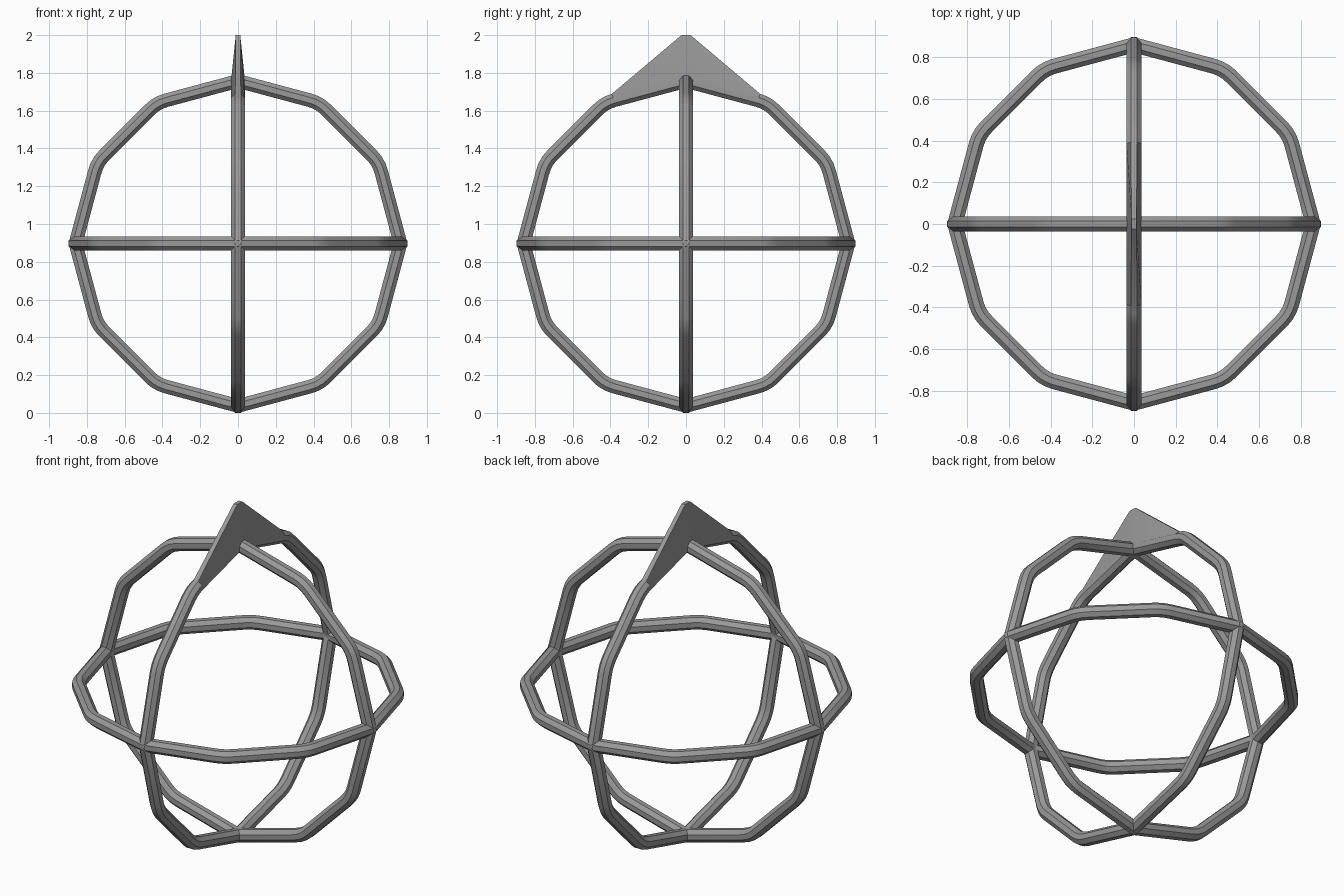
import bpy, bmesh, math
from mathutils import Vector, Matrix

cube = bpy.data.objects.get("Cube")
if cube:
    bpy.data.objects.remove(cube, do_unlink=True)

CENTRE = Vector((0, 0, 0.897))
RADIUS = 0.86       # ring corner radius
TUBE = 0.036        # half thickness of the bars
SIDES = 8

metal = bpy.data.materials.new("grey metal")
metal.use_nodes = True
grey = (0.32, 0.32, 0.32, 1)
metal.diffuse_color = grey
metal.node_tree.nodes["Principled BSDF"].inputs["Base Color"].default_value = grey


def ring_path(peaked):
    """Twelve-sided path; corners between the axes are rounded."""
    corners = [Vector((math.cos(k * math.pi / 6), math.sin(k * math.pi / 6))) * RADIUS
               for k in range(12)]
    path = []
    for k, c in enumerate(corners):
        to_prev = (corners[k - 1] - c).normalized()
        to_next = (corners[(k + 1) % 12] - c).normalized()
        if k % 3:
            a, b = c + to_prev * 0.05, c + to_next * 0.05
            path += [a.lerp(c, t).lerp(c.lerp(b, t), t) for t in (0, 0.33, 0.67, 1)]
        elif peaked and k == 3:
            path += [c + to_prev * 0.02, c + to_next * 0.02]
        else:
            path.append(c)
    return path


def make_ring(name, u, v, peaked=False):
    """Sweep an octagonal bar round the plane spanned by u and v."""
    u, v = Vector(u), Vector(v)
    side = u.cross(v)
    path = ring_path(peaked)
    bm = bmesh.new()
    loops = []
    for i, p in enumerate(path):
        d0 = (p - path[i - 1]).normalized()
        d1 = (path[(i + 1) % len(path)] - p).normalized()
        t = (d0 + d1).normalized()
        out = Vector((t.y, -t.x)) / t.dot(d1)
        loop = []
        for s in range(SIDES):
            a = (s + 0.5) * 2 * math.pi / SIDES
            r = TUBE / math.cos(math.pi / SIDES)
            q = p + out * r * math.cos(a)
            co = CENTRE + u * q.x + v * q.y + side * r * math.sin(a)
            # pull the outer edge of the top joint up into the crest
            if peaked and abs(p.x) < 0.05 and p.y > 0 and math.cos(a) > 0.8:
                co.z = 2.0
                co.x = math.copysign(0.012, co.x)
            loop.append(bm.verts.new(co))
        loops.append(loop)
    for i, loop in enumerate(loops):
        nxt = loops[(i + 1) % len(loops)]
        for s in range(SIDES):
            e = (s + 1) % SIDES
            bm.faces.new((loop[s], loop[e], nxt[e], nxt[s]))
    bmesh.ops.recalc_face_normals(bm, faces=bm.faces)
    mesh = bpy.data.meshes.new(name)
    bm.to_mesh(mesh)
    bm.free()
    mesh.materials.append(metal)
    obj = bpy.data.objects.new(name, mesh)
    bpy.context.collection.objects.link(obj)
    bpy.ops.object.select_all(action='DESELECT')
    obj.select_set(True)
    bpy.context.view_layer.objects.active = obj
    bpy.ops.object.shade_smooth_by_angle(angle=math.radians(25))


make_ring("horizontal_ring", (1, 0, 0), (0, 1, 0))
make_ring("crosswise_ring", (1, 0, 0), (0, 0, 1))
make_ring("lengthwise_ring_with_crest", (0, 1, 0), (0, 0, 1), peaked=True)
